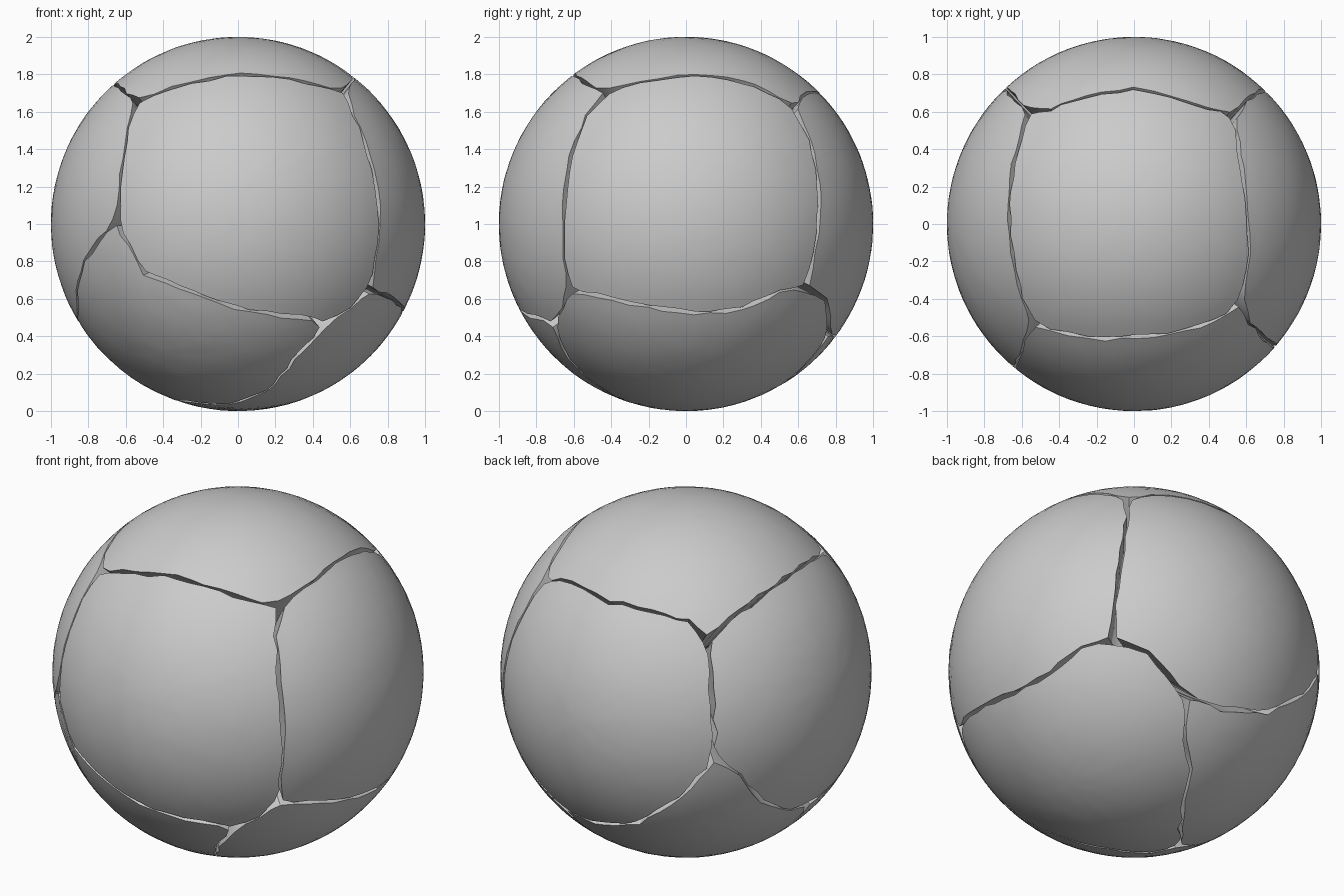
import bpy, bmesh, math, random
from mathutils import Vector, noise

if "Cube" in bpy.data.objects:
    bpy.data.objects.remove(bpy.data.objects["Cube"])

random.seed(4)
V = lambda x, y, z: Vector((x, y, z)).normalized()
lost = lambda a, b: math.sqrt(max(0.0, 1 - a * a - b * b))
# points read from one view, projected to the unit sphere
fr = lambda x, z: V(x, -lost(x, z), z)
rt = lambda y, z: V(lost(y, z), y, z)
tp = lambda x, y: V(x, y, lost(x, y))

# crack junctions
J = {
    'A': V(-.54, -.53, .655), 'B': V(.57, -.42, .71), 'C': V(.46, -.705, -.54),
    'D': V(.70, -.62, -.35), 'E': V(-.65, -.76, .02), 'F': V(.53, .58, .63),
    'G': V(.69, .64, -.34), 'H': V(-.56, .60, .57), 'I': V(-.69, .72, -.05),
    'J': V(.27, .76, -.59), 'K': V(-.34, -.04, -.94), 'L': V(-.84, .05, -.54),
}
cracks = {}


def crack(name, *mid):
    """Ragged path between two junctions: list of (point, half gap)."""
    pts = [J[name[0]], *mid, J[name[1]]]
    path = [(pts[0], .03)]
    for i, (a, b) in enumerate(zip(pts, pts[1:])):
        n = max(1, round((b - a).length / .085))
        for k in range(1, n + 1):
            p = a.lerp(b, k / n)
            if i == len(pts) - 2 and k == n:
                path.append((p, .03))
            else:
                j = Vector([random.uniform(-.007, .007) for _ in range(3)])
                path.append(((p + j).normalized(), random.uniform(.003, .015)))
    cracks[name] = path
    cracks[name[::-1]] = path[::-1]


# cracks round the top
crack('AB', tp(-.35, -.59), tp(-.15, -.61), tp(.1, -.595), tp(.35, -.55), tp(.5, -.48))
crack('BF', rt(-.15, .77), rt(.05, .8), rt(.3, .76), rt(.5, .67))
crack('FH', tp(.4, .62), tp(.2, .68), tp(0, .72), tp(-.25, .68), tp(-.45, .61))
crack('HA', tp(-.61, .45), tp(-.66, .25), tp(-.665, -.05), tp(-.64, -.25))
# cracks down the sides
crack('AE', fr(-.61, .35), fr(-.63, .18))
crack('BD', fr(.62, .58), fr(.70, .37), fr(.75, .1), fr(.75, -.1))
crack('FG', rt(.66, .45), rt(.71, .2), rt(.70, -.05))
crack('HI', V(-.68, .713, .17))
# cracks round the lower part
crack('EC', fr(-.58, -.12), fr(-.5, -.26), fr(-.38, -.31), fr(-.1, -.42), fr(.15, -.47), fr(.4, -.51))
crack('CD', fr(.6, -.45))
crack('DG', rt(-.4, -.40), rt(-.2, -.44), rt(.05, -.48), rt(.3, -.45), rt(.5, -.36))
crack('GJ', V(.53, .745, -.40))
crack('JI', V(.056, .797, -.601), V(-.25, .82, -.514), V(-.524, .797, -.298))
crack('IL', V(-.78, .60, -.18), V(-.81, .448, -.38), V(-.83, .2, -.52))
crack('LE', V(-.86, -.24, -.46), V(-.82, -.53, -.2))
# cracks under the base
crack('CK', fr(.3, -.72), fr(.15, -.89), V(-.05, -.26, -.96), V(-.26, -.18, -.95))
crack('JK', V(.168, .624, -.763), V(.034, .519, -.853), V(-.05, .353, -.934))
crack('KL', V(-.51, -.05, -.855))


def piece(name, corners):
    """Solid wedge of the ball bounded by its surrounding cracks."""
    loop = []
    for a, b in zip(corners, corners[1:] + corners[0]):
        loop += cracks[a + b][:-1]
    centre = sum((p for p, _ in loop), Vector()).normalized()
    n = len(loop)
    rim = []
    for i, (p, w) in enumerate(loop):
        corner = w >= .03
        tangent = (loop[(i + 1) % n][0] - loop[i - 1][0]).normalized()
        inward = p.cross(tangent)
        if inward.dot(centre - p) < 0:
            inward.negate()
        if corner:
            inward = (centre - p).normalized()
        rim.append((p + inward.normalized() * w).normalized())

    bm = bmesh.new()
    rings = 14
    grid = []
    for r in range(rings):
        row = []
        for p in rim:
            q = p.lerp(centre, r / rings).normalized()
            q *= 1 + .0012 * (noise.noise(q * 14) - .3)
            row.append(bm.verts.new(q + Vector((0, 0, 1))))
        grid.append(row)
    cap = bm.verts.new(centre + Vector((0, 0, 1)))
    tip = bm.verts.new(centre * .04 + Vector((0, 0, 1)))
    for i in range(n):
        k = (i + 1) % n
        for a, b in zip(grid, grid[1:]):
            bm.faces.new((a[i], a[k], b[k], b[i]))
        bm.faces.new((grid[-1][i], grid[-1][k], cap))
        bm.faces.new((grid[0][k], grid[0][i], tip))
    bmesh.ops.recalc_face_normals(bm, faces=bm.faces)
    mesh = bpy.data.meshes.new(name)
    bm.to_mesh(mesh)
    bm.free()
    ob = bpy.data.objects.new(name, mesh)
    bpy.context.collection.objects.link(ob)
    bpy.ops.object.select_all(action='DESELECT')
    ob.select_set(True)
    bpy.context.view_layer.objects.active = ob
    bpy.ops.object.shade_smooth_by_angle(angle=math.radians(30))


# the eight fragments
piece('top_fragment', 'ABFH')
piece('front_fragment', 'ABDCE')
piece('right_fragment', 'BFGD')
piece('back_fragment', 'FHIJG')
piece('left_fragment', 'HAELI')
piece('lower_right_fragment', 'DGJKC')
piece('lower_front_left_fragment', 'ECKL')
piece('lower_back_left_fragment', 'ILKJ')
